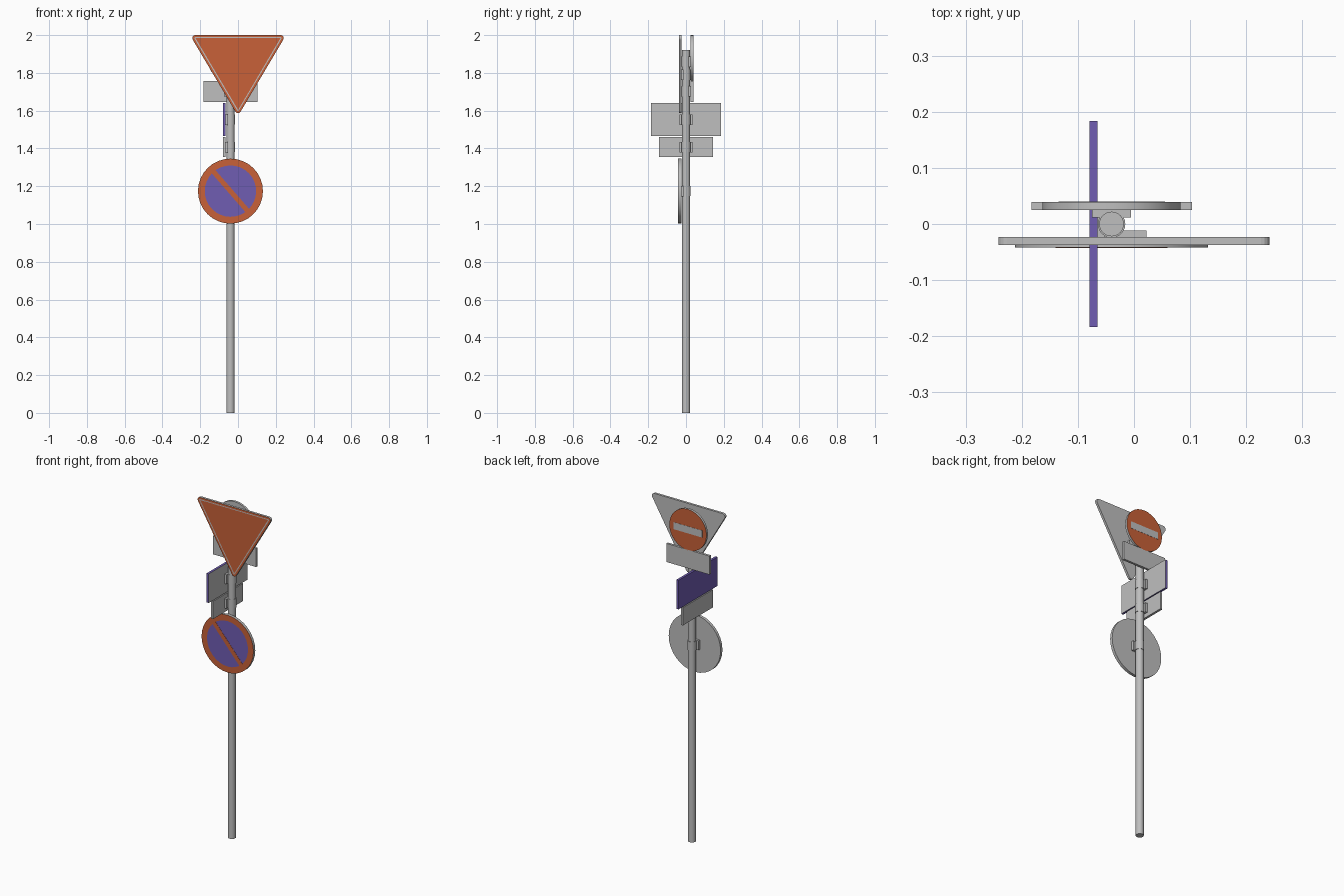
import bpy, bmesh
from math import pi, sin, cos, radians
from mathutils import Matrix, Vector

cube = bpy.data.objects.get("Cube")
if cube:
    bpy.data.objects.remove(cube)


def material(name, rgb):
    m = bpy.data.materials.new(name)
    m.use_nodes = True
    m.diffuse_color = (*rgb, 1)
    m.node_tree.nodes["Principled BSDF"].inputs["Base Color"].default_value = (*rgb, 1)
    return m


grey = material("galvanised grey", (0.52, 0.52, 0.52))
red = material("orange red", (0.58, 0.12, 0.04))
blue = material("violet blue", (0.16, 0.11, 0.45))
MATS = [grey, red, blue]
GREY, RED, BLUE = range(3)
POLE_X = -0.04
FRONT, BACK, SIDE = 0, pi, -pi / 2


def finish(name, bm, angle=0.0, smooth=False):
    """Turn the part about the pole axis and link it."""
    bm.transform(Matrix.Translation((POLE_X, 0, 0)) @ Matrix.Rotation(angle, 4, "Z"))
    bmesh.ops.recalc_face_normals(bm, faces=bm.faces)
    me = bpy.data.meshes.new(name)
    bm.to_mesh(me)
    bm.free()
    for m in MATS:
        me.materials.append(m)
    ob = bpy.data.objects.new(name, me)
    bpy.context.collection.objects.link(ob)
    if smooth:
        bpy.ops.object.select_all(action="DESELECT")
        ob.select_set(True)
        bpy.context.view_layer.objects.active = ob
        bpy.ops.object.shade_smooth_by_angle(angle=radians(40))
    return ob


def plate(name, outline, angle, near=0.025, thick=0.014, body=GREY, face=GREY, rings=(), back=None, smooth=False):
    """Extruded sign plate; rings are (inset width, inner colour) steps on its face."""
    bm = bmesh.new()
    front = bm.faces.new([bm.verts.new((x, -near - thick, z)) for x, z in outline])
    front.normal_update()
    if front.normal.y > 0:
        front.normal_flip()
    base = bmesh.ops.extrude_face_region(bm, geom=[front], use_keep_orig=True)["geom"]
    rear = [g for g in base if isinstance(g, bmesh.types.BMFace)][0]
    bmesh.ops.translate(bm, verts=rear.verts[:], vec=(0, thick, 0))
    for f in bm.faces:
        f.material_index = body
    rear.material_index = body if back is None else back
    bmesh.ops.recalc_face_normals(bm, faces=bm.faces)
    front.material_index = face
    for width, colour in rings:
        bmesh.ops.inset_individual(bm, faces=[front], thickness=width)
        front.material_index = colour
    return finish(name, bm, angle, smooth)


def rect(w, h, u, z, tilt=0.0):
    corners = [(-w / 2, -h / 2), (w / 2, -h / 2), (w / 2, h / 2), (-w / 2, h / 2)]
    return [(u + a * cos(tilt) - b * sin(tilt), z + a * sin(tilt) + b * cos(tilt)) for a, b in corners]


def circle(r, z, n=32):
    return [(r * cos(2 * pi * i / n), z + r * sin(2 * pi * i / n)) for i in range(n)]


def rounded_triangle(half, top, bottom, u, r, steps=5):
    """Downward triangle with rounded corners, fitted to its outer bounds."""
    centres = [(u + half - r, top - r, -30), (u - half + r, top - r, 90), (u, bottom + r, 210)]
    return [(cx + r * cos(radians(a + 120 * i / steps)), cz + r * sin(radians(a + 120 * i / steps)))
            for cx, cz, a in centres for i in range(steps + 1)]


def cylinder(name, r, z0, z1, n=24):
    bm = bmesh.new()
    bmesh.ops.create_cone(bm, cap_ends=True, segments=n, radius1=r, radius2=r, depth=z1 - z0)
    bmesh.ops.translate(bm, verts=bm.verts, vec=(0, 0, (z0 + z1) / 2))
    finish(name, bm, smooth=True)


# Pole
cylinder("pole", 0.022, 0, 1.92)

# Triangular sign with a thin pale outline
plate("triangle_sign", rounded_triangle(0.242, 2.0, 1.587, -POLE_X, 0.016), FRONT,
      near=0.023, face=RED, rings=[(0.011, GREY), (0.006, RED)])

# Round sign with a blue field and a diagonal bar
plate("round_sign", circle(0.172, 1.174), FRONT, near=0.025, thick=0.017,
      face=RED, rings=[(0.036, BLUE)], smooth=True)
plate("round_sign_bar", rect(0.274, 0.026, 0, 1.174, radians(-49)), FRONT,
      near=0.042, thick=0.001, body=RED, face=RED)

# Rear round sign with a pale bar, and the small board beneath it
plate("rear_round_sign", circle(0.123, 1.877), BACK, face=RED, rings=[(0.003, RED)], smooth=True)
plate("rear_round_sign_bar", rect(0.19, 0.042, 0, 1.877), BACK, near=0.039, thick=0.001)
plate("rear_board", rect(0.286, 0.111, 0, 1.702), BACK)

# Side boards
plate("blue_side_board", rect(0.368, 0.174, 0, 1.553), SIDE, body=BLUE, face=BLUE, back=GREY)
plate("lower_side_board", rect(0.284, 0.106, 0, 1.407), SIDE)

# Brackets: a collar round the pole and a flat pad behind each sign
for label, z, angle, shift in [("triangle", 1.79, FRONT, 0.027), ("round", 1.174, FRONT, 0),
                               ("rear_round", 1.86, BACK, 0), ("rear_board", 1.702, BACK, 0),
                               ("blue_board", 1.553, SIDE, 0), ("lower_board", 1.407, SIDE, 0)]:
    cylinder(label + "_collar", 0.0245, z - 0.027, z + 0.027)
    plate(label + "_bracket", rect(0.07, 0.056, shift, z), angle, near=0.012, thick=0.0135)
